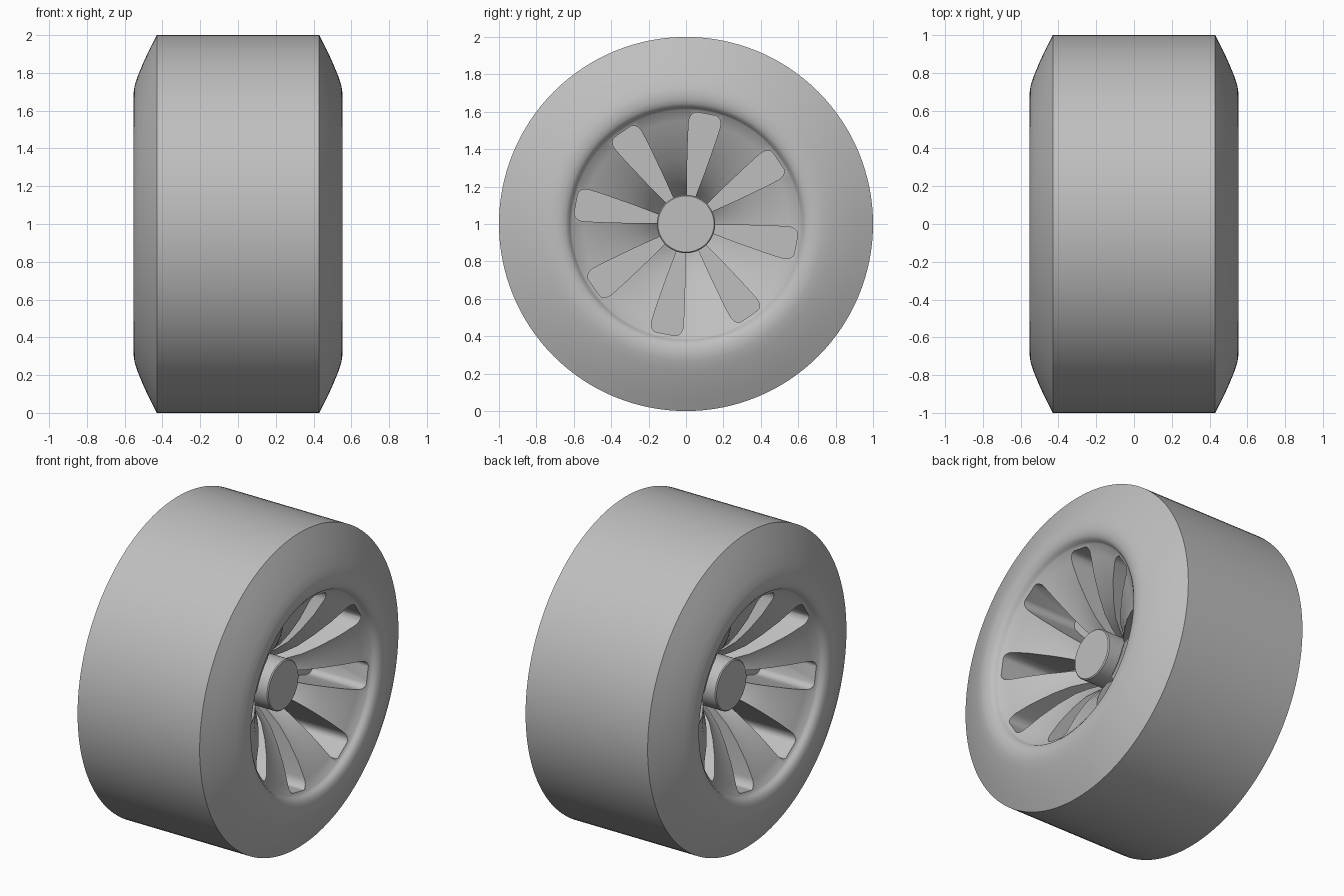
import bpy, bmesh
from math import radians, sin, cos, pi
from mathutils import Matrix

if "Cube" in bpy.data.objects:
    bpy.data.objects.remove(bpy.data.objects["Cube"], do_unlink=True)

grey = bpy.data.materials.new("plain grey")
grey.use_nodes = True
GREY = (0.52, 0.52, 0.52, 1)
grey.diffuse_color = GREY
grey.node_tree.nodes["Principled BSDF"].inputs["Base Color"].default_value = GREY

AXLE = Matrix.Translation((0, 0, 1))
POCKETS = 8


def make_object(name, bm):
    bmesh.ops.remove_doubles(bm, verts=bm.verts, dist=0.0005)
    bmesh.ops.recalc_face_normals(bm, faces=bm.faces)
    mesh = bpy.data.meshes.new(name)
    bm.to_mesh(mesh)
    bm.free()
    mesh.materials.append(grey)
    obj = bpy.data.objects.new(name, mesh)
    obj.matrix_world = AXLE
    bpy.context.collection.objects.link(obj)
    return obj


def lathe(name, half, steps=128):
    """Spin a (radius, x) profile, mirrored to both sides, about the axle."""
    profile = half + [(r, -x) for r, x in reversed(half)]
    bm = bmesh.new()
    verts = [bm.verts.new((x, 0, r)) for r, x in profile]
    edges = [bm.edges.new(pair) for pair in zip(verts, verts[1:])]
    bmesh.ops.spin(bm, geom=verts + edges, cent=(0, 0, 0), axis=(1, 0, 0),
                   angle=2 * pi, steps=steps, use_merge=True)
    return make_object(name, bm)


def smooth(obj):
    bpy.ops.object.select_all(action="DESELECT")
    obj.select_set(True)
    bpy.context.view_layer.objects.active = obj
    bpy.ops.object.shade_smooth_by_angle(angle=radians(32))


# Tyre, rounded bead and dished wheel face as one turned body
wheel = lathe("wheel_body", [
    (0, 0.15), (0.15, 0.16), (0.19, 0.22), (0.25, 0.29), (0.34, 0.36),
    (0.45, 0.43), (0.55, 0.48), (0.612, 0.505), (0.62, 0.515),
    (0.628, 0.53), (0.645, 0.543), (0.67, 0.55), (0.7, 0.552),
    (0.73, 0.548), (0.78, 0.532), (0.86, 0.499), (0.93, 0.466), (1, 0.43)])


def pocket_outline():
    """Wedge with rounded outer corners, as (radius, angle) pairs."""
    half = radians(9)
    side = [(0.12, half * 0.9), (0.3, half * 1.05), (0.45, half * 1.03), (0.54, half)]
    for i in range(1, 6):
        a = i * pi / 10
        side.append((0.54 + 0.06 * sin(a), half * (0.55 + 0.45 * cos(a))))
    return side + [(r, -a) for r, a in reversed(side)]


# Pocket cutters: a ring on one face, turned half a circle for the other
bm = bmesh.new()
for turn in (0, pi):
    for k in range(POCKETS):
        centre = radians(79.5) + k * 2 * pi / POCKETS
        ring = [bm.verts.new((0.12, r * cos(centre + a), r * sin(centre + a)))
                for r, a in pocket_outline()]
        face = bm.faces.new(ring)
        new = bmesh.ops.extrude_face_region(bm, geom=[face], use_keep_orig=True)
        top = [v for v in new["geom"] if isinstance(v, bmesh.types.BMVert)]
        bmesh.ops.translate(bm, verts=top, vec=(0.6, 0, 0))
        bmesh.ops.rotate(bm, verts=ring + top, cent=(0, 0, 0),
                         matrix=Matrix.Rotation(turn, 3, "Z"))
cutter = make_object("pocket_cutter", bm)
cutter.hide_render = True

cut = wheel.modifiers.new("pockets", "BOOLEAN")
cut.operation = "DIFFERENCE"
cut.solver = "EXACT"
cut.object = cutter
bpy.context.view_layer.objects.active = wheel
bpy.ops.object.modifier_apply(modifier=cut.name)
bpy.data.objects.remove(cutter, do_unlink=True)
smooth(wheel)

# Hub with flat caps, through both faces
hub = lathe("hub", [(0, 0.32), (0.15, 0.32), (0.156, 0.314), (0.156, 0.1)], 64)
smooth(hub)
